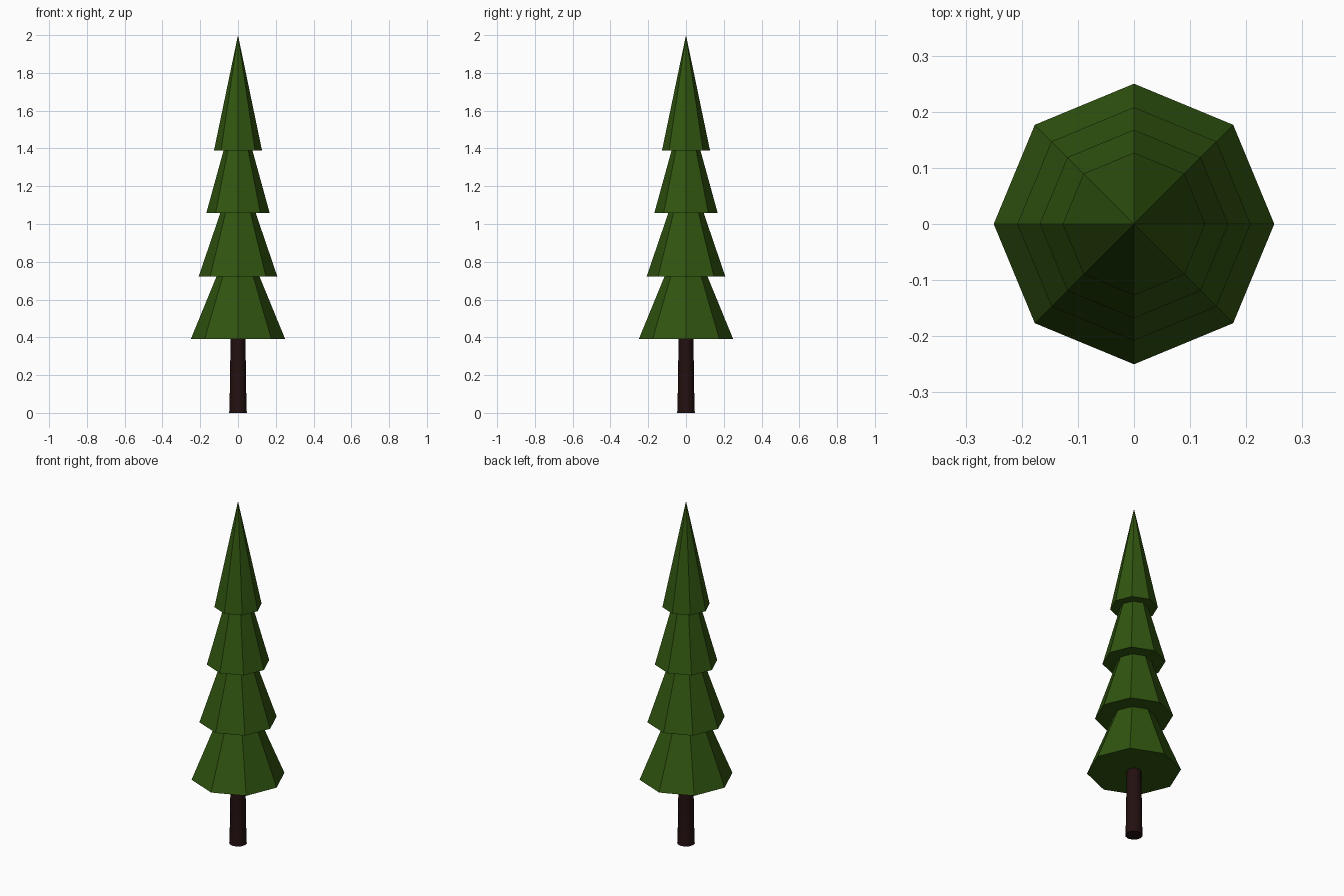
import bpy, bmesh, math

if "Cube" in bpy.data.objects:
    bpy.data.objects.remove(bpy.data.objects["Cube"])


def material(name, rgb):
    m = bpy.data.materials.new(name)
    m.diffuse_color = (*rgb, 1.0)
    m.use_nodes = True
    m.node_tree.nodes["Principled BSDF"].inputs["Base Color"].default_value = m.diffuse_color
    return m


def lathe(name, profile, sides, mat):
    """Closed faceted solid from (radius, z) rings; radius 0 makes a tip."""
    bm = bmesh.new()
    rings = []
    for r, z in profile:
        if r == 0:
            rings.append([bm.verts.new((0, 0, z))] * sides)
        else:
            rings.append([bm.verts.new((r * math.cos(math.tau * i / sides),
                                        r * math.sin(math.tau * i / sides), z))
                          for i in range(sides)])
    for low, high in zip(rings, rings[1:]):
        for i in range(sides):
            j = (i + 1) % sides
            corners = [low[i], low[j], high[j], high[i]]
            bm.faces.new(list(dict.fromkeys(corners)))
    for ring in (rings[0], rings[-1]):
        if ring[0] is not ring[1]:
            bm.faces.new(ring)
    bmesh.ops.recalc_face_normals(bm, faces=bm.faces)
    mesh = bpy.data.meshes.new(name)
    bm.to_mesh(mesh)
    bm.free()
    mesh.materials.append(mat)
    ob = bpy.data.objects.new(name, mesh)
    bpy.context.collection.objects.link(ob)
    return ob


needles = material("needle green", (0.030, 0.090, 0.005))
bark = material("dark bark", (0.017, 0.005, 0.005))

# Trunk: slightly flared foot, gently tapering upward
trunk = lathe("trunk", [(0.047, 0.0), (0.045, 0.02), (0.043, 0.15),
                        (0.041, 0.28), (0.039, 0.42)], 12, bark)
bpy.ops.object.select_all(action='DESELECT')
trunk.select_set(True)
bpy.context.view_layer.objects.active = trunk
bpy.ops.object.shade_smooth_by_angle(angle=math.radians(40))

# Foliage: four overlapping eight-sided cones of equal height
tiers = [(0.25, 0.39), (0.208, 0.723), (0.168, 1.057), (0.127, 1.39)]
for n, (radius, base) in enumerate(tiers, 1):
    lathe(f"foliage_tier_{n}", [(radius, base), (0, base + 0.61)], 8, needles)
